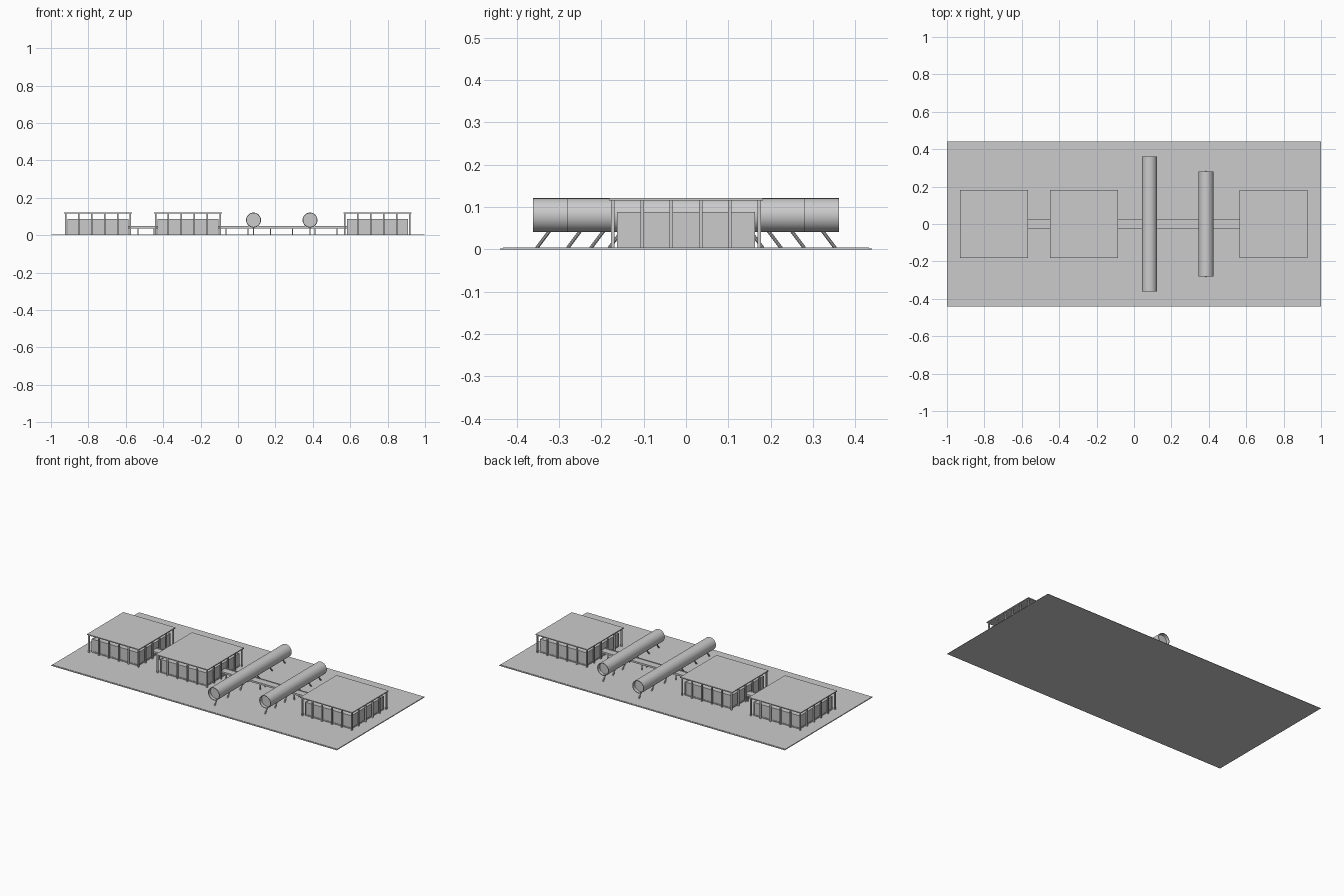
import bpy, math
from mathutils import Vector

if "Cube" in bpy.data.objects:
    bpy.data.objects.remove(bpy.data.objects["Cube"])


def box(name, x, y, z):
    """Box from (min, max) ranges."""
    bpy.ops.mesh.primitive_cube_add(size=1, location=(sum(x) / 2, sum(y) / 2, sum(z) / 2))
    o = bpy.context.object
    o.name = name
    o.scale = (x[1] - x[0], y[1] - y[0], z[1] - z[0])
    bpy.ops.object.transform_apply(location=False, rotation=False, scale=True)
    return o


def post(name, x, y, z0, z1, w):
    return box(name, (x - w / 2, x + w / 2), (y - w / 2, y + w / 2), (z0, z1))


def rod(name, a, b, r):
    a, b = Vector(a), Vector(b)
    d = b - a
    bpy.ops.mesh.primitive_cylinder_add(vertices=10, radius=r, depth=d.length, location=(a + b) / 2)
    o = bpy.context.object
    o.name = name
    o.rotation_euler = d.to_track_quat('Z', 'Y').to_euler()
    bpy.ops.object.shade_smooth_by_angle()


# Base slab with a slim upper layer
BASE = 0.004
box("base_slab", (-1, 1), (-0.44, 0.44), (0, 0.002))
box("base_top", (-0.998, 0.998), (-0.432, 0.432), (0.002, BASE))


def pavilion(cx):
    # Walls: core with slim corner posts and top/bottom rails
    h = 0.163
    box("pavilion_walls", (cx - h + .003, cx + h - .003), (-h + .003, h - .003), (BASE, 0.086))
    for s in (-1, 1):
        for t in (-1, 1):
            post("wall_corner", cx + s * (h - .003), t * (h - .003), BASE, 0.088, 0.006)
        for z in ((BASE, 0.010), (0.082, 0.088)):
            e = sorted((s * h, s * (h - .006)))
            box("wall_rail_x", (cx - h, cx + h), e, z)
            box("wall_rail_y", (cx + e[0], cx + e[1]), (-h, h), z)
    # Thin flat roof
    box("pavilion_roof", (cx - .182, cx + .182), (-.182, .182), (0.115, 0.121))
    # Perimeter columns, six per side
    for i in range(6):
        for j in range(6):
            if i in (0, 5) or j in (0, 5):
                post("column", cx - .173 + i * .0692, -.173 + j * .0692, BASE, 0.116, 0.008)


for cx in (-0.748, -0.268, 0.745):
    pavilion(cx)


def walkway(x0, x1, legs):
    # Deck with side beams and paired legs
    box("walkway_deck", (x0, x1), (-.025, .025), (0.039, 0.045))
    for s in (-1, 1):
        e = sorted((s * .021, s * .027))
        box("walkway_beam", (x0, x1), e, (0.037, 0.048))
        for x in legs:
            post("walkway_leg", x, s * .023, BASE, 0.039, 0.006)


walkway(-0.587, -0.429, (-0.535, -0.45))
walkway(-0.107, 0.584, [-0.065 + i * 0.119 for i in range(6)])


def tube(cx, half, legs):
    # Long horizontal tube, recessed at both ends (revolved profile)
    n, r, zc = 32, 0.04, 0.081
    profile = [(0, -half + .02), (r - .004, -half + .02), (r - .004, -half), (r, -half),
               (r, half), (r - .004, half), (r - .004, half - .02), (0, half - .02)]
    verts, faces = [], []
    for rad, y in profile[1:-1]:
        for k in range(n):
            a = 2 * math.pi * k / n
            verts.append((rad * math.cos(a), y, rad * math.sin(a)))
    for p in range(5):
        for k in range(n):
            l = (k + 1) % n
            faces.append((p * n + k, (p + 1) * n + k, (p + 1) * n + l, p * n + l))
    faces.append(tuple(range(n)))
    faces.append(tuple(reversed(range(5 * n, 6 * n))))
    me = bpy.data.meshes.new("tube_hall")
    me.from_pydata(verts, [], faces)
    o = bpy.data.objects.new("tube_hall", me)
    bpy.context.collection.objects.link(o)
    o.location = (cx, 0, zc)
    bpy.ops.object.select_all(action='DESELECT')
    bpy.context.view_layer.objects.active = o
    o.select_set(True)
    bpy.ops.object.mode_set(mode='EDIT')
    bpy.ops.mesh.select_all(action='SELECT')
    bpy.ops.mesh.normals_make_consistent(inside=False)
    bpy.ops.object.mode_set(mode='OBJECT')
    bpy.ops.object.shade_smooth_by_angle()
    # Splayed struts along the centre line
    for y in legs:
        for s in (-1, 1):
            rod("tube_strut", (cx, s * y, 0.043), (cx, s * (y + .03), 0.003), 0.004)


tube(0.083, 0.361, (0.323, 0.195, 0.067))
tube(0.385, 0.281, (0.250, 0.152, 0.055))
